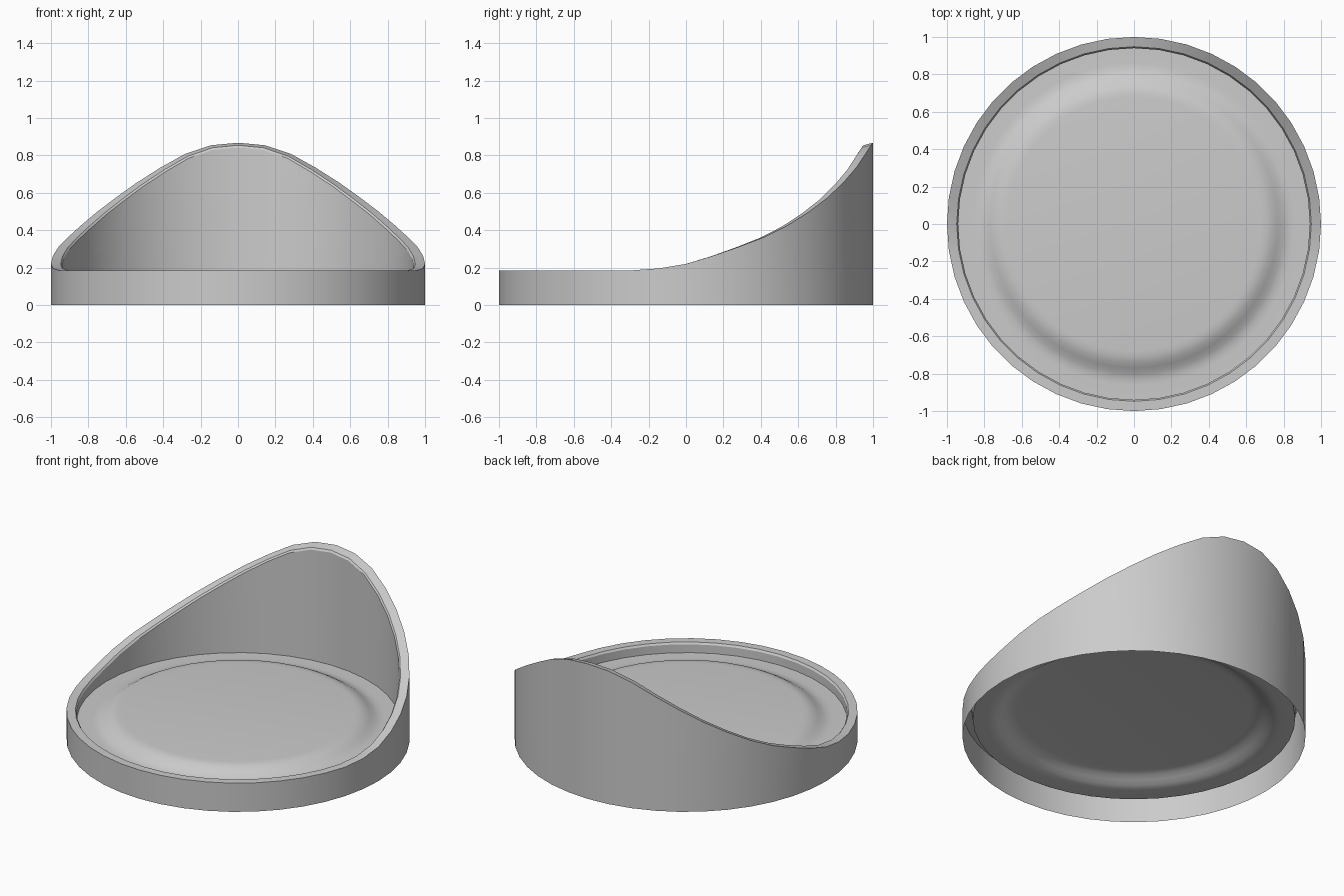
import bpy, bmesh, math

cube = bpy.data.objects.get("Cube")
if cube:
    bpy.data.objects.remove(cube, do_unlink=True)

SIDES = 44
LOW = 0.185

# Rim height against depth, from the low front to the tall back
RIM = [(-1, LOW), (-0.3, LOW), (-0.15, 0.195), (0, 0.22), (0.2, 0.28),
       (0.436, 0.37), (0.6, 0.455), (0.8, 0.607), (0.917, 0.743),
       (0.96, 0.81), (0.99, 0.855), (1, 0.868)]

# Raised tray floor: radius and height
FLOOR = [(0.68, 0.178), (0.71, 0.175), (0.74, 0.167), (0.77, 0.15),
         (0.80, 0.132), (0.83, 0.122), (0.86, 0.12), (0.94, 0.12)]


def rim_height(y):
    for (y0, z0), (y1, z1) in zip(RIM, RIM[1:]):
        if y <= y1:
            return z0 + (z1 - z0) * (y - y0) / (y1 - y0)
    return RIM[-1][1]


def inner_edge(y):
    z = rim_height(y)
    return z - 0.02 * (z - LOW)


def loop(bm, radius, height):
    """Ring of vertices; height is a function of the unit-circle y."""
    ring = []
    for i in range(SIDES):
        a = 2 * math.pi * i / SIDES
        x, y = math.cos(a), math.sin(a)
        ring.append(bm.verts.new((radius * x, radius * y, height(y))))
    return ring


def bridge(bm, inner, outer):
    for i in range(SIDES):
        j = (i + 1) % SIDES
        bm.faces.new((inner[i], outer[i], outer[j], inner[j]))


def build(name, sections, material, cap=False):
    bm = bmesh.new()
    rings = [loop(bm, r, h) for r, h in sections]
    if cap:
        bm.faces.new(rings[0])
    for a, b in zip(rings, rings[1:]):
        bridge(bm, a, b)
    mesh = bpy.data.meshes.new(name)
    bm.to_mesh(mesh)
    bm.free()
    mesh.materials.append(material)
    obj = bpy.data.objects.new(name, mesh)
    bpy.context.collection.objects.link(obj)
    bpy.ops.object.select_all(action='DESELECT')
    obj.select_set(True)
    bpy.context.view_layer.objects.active = obj
    bpy.ops.object.shade_smooth_by_angle(angle=math.radians(30))
    return obj


grey = bpy.data.materials.new("light_grey")
grey.use_nodes = True
colour = (0.6, 0.6, 0.6, 1)
grey.diffuse_color = colour
grey.node_tree.nodes["Principled BSDF"].inputs["Base Color"].default_value = colour

# Floor with a raised, softly sloped centre
build("tray_floor", [(r, lambda y, z=z: z) for r, z in FLOOR], grey, cap=True)

# Wall: inner face, small inner bevel, rim, outer face, open underneath
build("curved_wall", [
    (0.94, lambda y: 0.12),
    (0.94, lambda y: inner_edge(y) - 0.012),
    (0.948, inner_edge),
    (1, rim_height),
    (1, lambda y: 0),
], grey)
